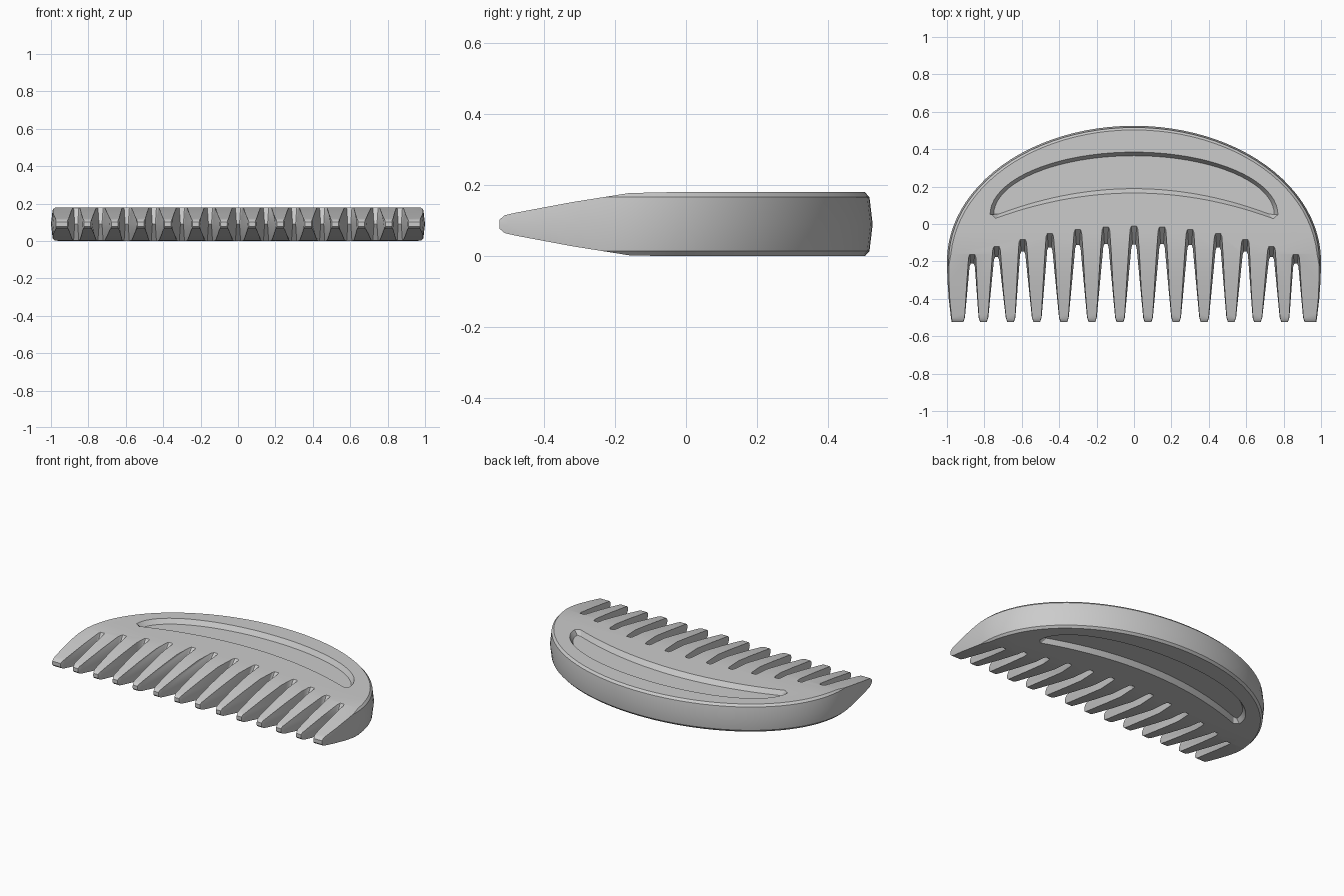
import bpy, bmesh
from math import sin, cos, pi

if "Cube" in bpy.data.objects:
    bpy.data.objects.remove(bpy.data.objects["Cube"], do_unlink=True)

THICK = 0.18
MID = THICK / 2

grey = bpy.data.materials.new("plain grey")
grey.use_nodes = True
grey.diffuse_color = (0.6, 0.6, 0.6, 1)
grey.node_tree.nodes["Principled BSDF"].inputs["Base Color"].default_value = (0.6, 0.6, 0.6, 1)


def loft(name, loops):
    """Closed solid skinned through loops of equal point count."""
    bm = bmesh.new()
    rings = [[bm.verts.new(p) for p in loop] for loop in loops]
    n = len(rings[0])
    for a, b in zip(rings, rings[1:]):
        for i in range(n):
            j = (i + 1) % n
            bm.faces.new((a[i], a[j], b[j], b[i]))
    bm.faces.new(rings[0][::-1])
    bm.faces.new(rings[-1])
    bmesh.ops.recalc_face_normals(bm, faces=bm.faces)
    mesh = bpy.data.meshes.new(name)
    bm.to_mesh(mesh)
    bm.free()
    obj = bpy.data.objects.new(name, mesh)
    bpy.context.collection.objects.link(obj)
    mesh.materials.append(grey)
    return obj


def carve(target, cutter, operation):
    """Apply a boolean and throw the cutter away."""
    cutter.hide_render = True
    mod = target.modifiers.new("carve", 'BOOLEAN')
    mod.operation = operation
    mod.solver = 'EXACT'
    mod.object = cutter
    bpy.context.view_layer.objects.active = target
    bpy.ops.object.modifier_apply(modifier=mod.name)
    bpy.data.objects.remove(cutter, do_unlink=True)


# Comb plate: arched back, straight front, softened rim
def outline(z, inset):
    pts = []
    for i in range(49):
        t = pi * i / 48
        pts.append(((1 - inset) * cos(t), -0.2 + (0.725 - inset) * sin(t), z))
    side = [(1 - ((y + 0.2) / 1.46) ** 2) ** 0.5 - inset for y in (-0.3, -0.4, -0.5, -0.6)]
    ys = (-0.3, -0.4, -0.5, -0.6)
    pts += [(-x, y, z) for x, y in zip(side, ys)]
    pts += [(x, y, z) for x, y in reversed(list(zip(side, ys)))]
    return pts


comb = loft("comb_body", [outline(z, d) for z, d in (
    (0, 0.022), (0.014, 0.009), (MID, 0), (THICK - 0.014, 0.009), (THICK, 0.022))])

# Thinning of the plate toward the tooth tips
half = [(-0.525, 0.012), (-0.51, 0.025), (-0.48, 0.032), (-0.32, 0.062),
        (-0.16, 0.0875), (0.0, 0.091), (0.7, 0.092)]
profile = [(y, MID + h) for y, h in half] + [(y, MID - h) for y, h in reversed(half)]
carve(comb, loft("taper", [[(x, y, z) for y, z in profile] for x in (-1.2, 1.2)]), 'INTERSECT')

# Gaps between teeth, each with a ridge halfway through the thickness
gaps = [0, 0.15, 0.3, 0.45, 0.595, 0.735, 0.865]
tips = [0.075, 0.225, 0.375, 0.52, 0.66, 0.805, 0.93]


def gap_loop(left, centre, right, z, ridge):
    end = -0.01 - 0.2 * centre ** 2 - ridge * (0.1 - 0.055 * abs(centre))
    w = 0.02 - 0.006 * ridge
    s = 0.006 * (1 - ridge)
    pts = [(left - 0.012, -0.65), (left - s, -0.53), (left + 0.01 - s, -0.5),
           (centre - w, end - 0.015), (centre - w + 0.006, end),
           (centre + w - 0.006, end), (centre + w, end - 0.015),
           (right - 0.01 + s, -0.5), (right + s, -0.53), (right + 0.012, -0.65)]
    return [(x, y, z) for x, y in pts]


for i, centre in enumerate(gaps):
    left = tips[i - 1] + 0.016 if i else -tips[0] + 0.016
    right = tips[i] - 0.016
    for sign in ((1, -1) if i else (1,)):
        a, b = (left, right) if sign > 0 else (-right, -left)
        loops = [gap_loop(a, sign * centre, b, z, r)
                 for z, r in ((-0.01, -0.1), (MID, 1), (THICK + 0.01, -0.1))]
        carve(comb, loft("gap", loops), 'DIFFERENCE')


# Crescent recess on the top and the underside
def crescent(z, inset):
    pts = []
    for i in range(41):
        t = pi * i / 40
        pts.append(((0.77 - inset) * cos(t), 0.05 + (0.335 - inset) * sin(t), z))
    for i in range(31):
        u = -1 + 2 * i / 30
        pts.append(((0.74 - inset) * u, 0.165 + inset * 1.2 - 0.135 * u * u, z))
    return pts


for rim, depth in ((THICK, -1), (0, 1)):
    loops = [crescent(rim - depth * 0.01, -0.006), crescent(rim + depth * 0.03, 0.02)]
    carve(comb, loft("recess", loops), 'DIFFERENCE')

# Smooth curved faces, crisp corners
bpy.ops.object.select_all(action='DESELECT')
comb.select_set(True)
bpy.context.view_layer.objects.active = comb
bpy.ops.object.shade_smooth_by_angle(angle=0.5)
